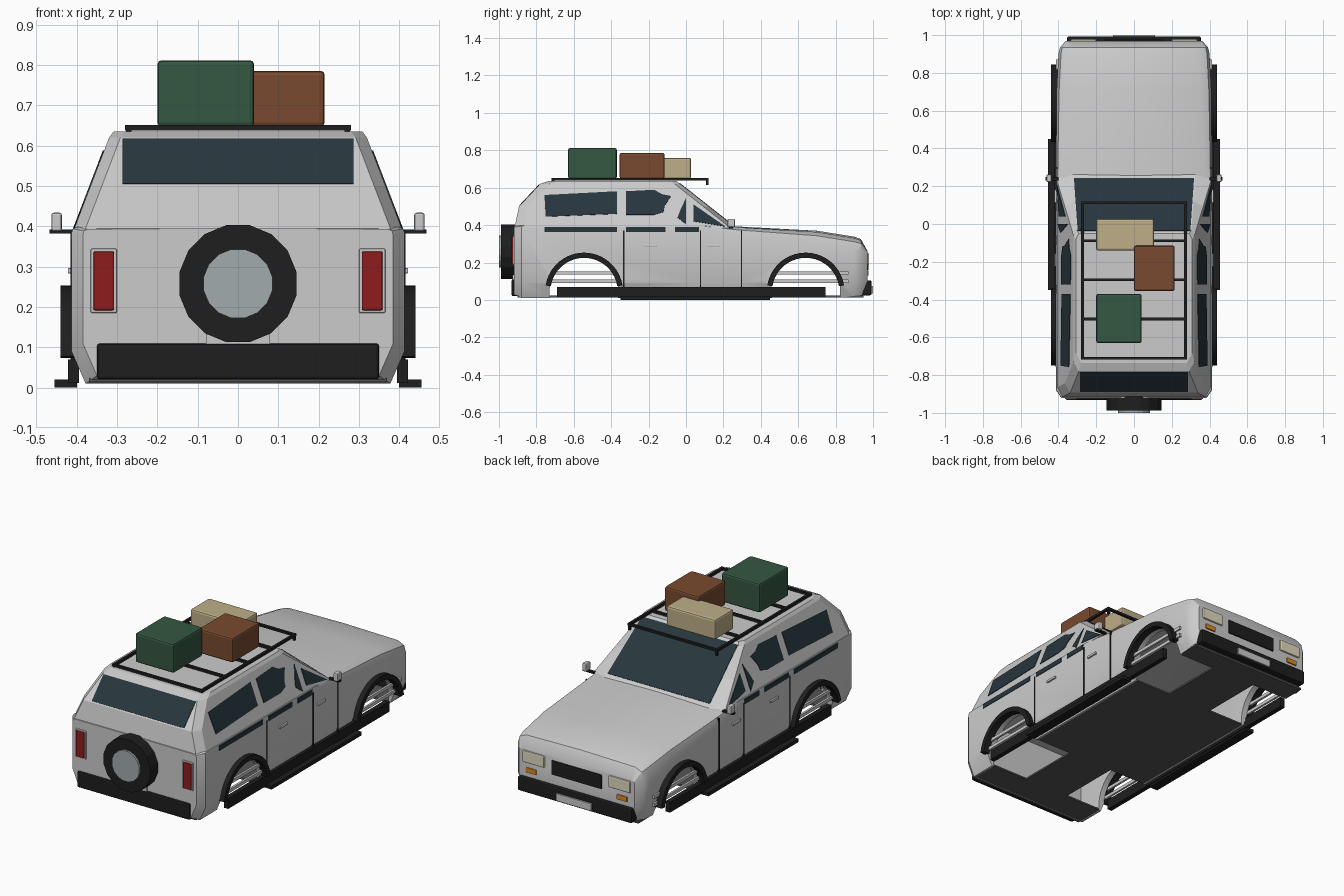
import bpy, bmesh
from math import sin, cos, pi, radians

if "Cube" in bpy.data.objects:
    bpy.data.objects.remove(bpy.data.objects["Cube"])


def material(name, rgb):
    m = bpy.data.materials.new(name)
    m.diffuse_color = (*rgb, 1)
    m.use_nodes = True
    m.node_tree.nodes["Principled BSDF"].inputs["Base Color"].default_value = m.diffuse_color
    return m


BLACK = material("black_trim", (.013, .013, .013))
GLASS = material("tinted_glass", (.02, .036, .046))
DARK = material("underside_grey", (.09, .09, .09))
RED = material("red_lens", (.27, .012, .013))
ORANGE = material("orange_lens", (.7, .25, .02))
CREAM = material("lamp_glass", (.75, .7, .52))
GREEN = material("green_case", (.035, .095, .052))
BROWN = material("brown_case", (.19, .068, .029))
TAN = material("tan_case", (.52, .43, .25))
STEEL = material("pale_steel", (.36, .41, .42))


def loft(name, parts, mat=None, bevel=0, smooth=False):
    """Each part is a list of equal-length point rings, skinned and capped."""
    bm = bmesh.new()
    for rings in parts:
        vs = [[bm.verts.new(p) for p in r] for r in rings]
        n = len(vs[0])
        for a, b in zip(vs, vs[1:]):
            for i in range(n):
                j = (i + 1) % n
                bm.faces.new((a[i], a[j], b[j], b[i]))
        bm.faces.new(vs[0][::-1])
        bm.faces.new(vs[-1])
    bmesh.ops.recalc_face_normals(bm, faces=bm.faces)
    me = bpy.data.meshes.new(name)
    bm.to_mesh(me)
    bm.free()
    ob = bpy.data.objects.new(name, me)
    bpy.context.collection.objects.link(ob)
    if mat:
        me.materials.append(mat)
    if bevel:
        mod = ob.modifiers.new("bevel", 'BEVEL')
        mod.width, mod.segments = bevel, 2
    if smooth:
        smooth_edges(ob)
    return ob


def activate(ob):
    bpy.ops.object.select_all(action='DESELECT')
    ob.select_set(True)
    bpy.context.view_layer.objects.active = ob


def smooth_edges(ob, angle=30):
    activate(ob)
    bpy.ops.object.shade_smooth_by_angle(angle=radians(angle))


def cut(ob, cutter):
    mod = ob.modifiers.new("cut", 'BOOLEAN')
    mod.operation, mod.solver, mod.object = 'DIFFERENCE', 'EXACT', cutter
    activate(ob)
    bpy.ops.object.modifier_apply(modifier=mod.name)


def boxes(name, bounds, mat=None, mirror=False, bevel=0):
    parts = []
    for x0, x1, y0, y1, z0, z1 in bounds:
        for s in ((1, -1) if mirror else (1,)):
            parts.append([[(s * x0, y0, z), (s * x1, y0, z), (s * x1, y1, z), (s * x0, y1, z)]
                          for z in (z0, z1)])
    return loft(name, parts, mat, bevel)


def disc(x0, x1, y, z, r, n, axis='x'):
    """Cylinder rings along x or y (y-axis: x0,x1 are y bounds, y is x centre)."""
    out = []
    for t in (x0, x1):
        ring = [(y + r * cos(2 * pi * (i + .5) / n), z + r * sin(2 * pi * (i + .5) / n)) for i in range(n)]
        out.append([(t, a, b) if axis == 'x' else (a, t, b) for a, b in ring])
    return out


def mirrored(half):
    return half + [(-x, y, z) for x, y, z in half[::-1] if x > 1e-6]


# Lower body: sections along the length, with a rounded bonnet shoulder
def section(y, w, zb, zt, r):
    return mirrored([(0, y, zb), (w - .035, y, zb), (w, y, zb + .08), (w, y, zt - 1.6 * r),
                     (w - .3 * r, y, zt - .6 * r), (w - 1.3 * r, y, zt - .15 * r), (0, y, zt)])


STATIONS = [(-.92, .385, .03, .395, .01), (-.88, .413, .01, .40, .01), (.10, .413, .01, .40, .01),
            (.27, .413, .01, .393, .03), (.70, .41, .012, .37, .045), (.90, .40, .015, .338, .045),
            (.935, .392, .02, .325, .04), (.97, .36, .03, .262, .015)]
body = loft("lower_body", [[section(*s) for s in STATIONS]])
inner = loft("cavity_cutter", [[section(max(-.895, min(.945, y)), w - .045, -.1, zt - .03, r)
                                for y, w, _, zt, r in STATIONS if y not in (-.92, .935)]])
floor = boxes("floor_pan", [(-.368, .368, -.9, .95, .014, .024)], DARK)

# Wheel openings
AXLES = (-.545, .64)
wells = loft("wheel_well_cutter", [disc(s * .14, s * .6, y, .045, .185, 40) for y in AXLES for s in (1, -1)])
cut(body, inner)
cut(body, wells)
cut(floor, wells)
for c in (inner, wells):
    bpy.data.objects.remove(c)
smooth_edges(body)


# Cabin: stacked outlines
def outline(z, yr, yf, w, cf):
    h = [(w - .028, yr, z), (w, yr + .05, z), (w, yf - .03, z), (w - cf, yf, z)]
    return h + [(-x, y, z) for x, y, z in h[::-1]]


def shield_y(z):
    return .255 - 1.27 * (z - .395)


def side_x(z):
    return .41 - .09 * (z - .385) / .235


loft("cabin", [[outline(z, yr, shield_y(z), w, cf) for z, yr, w, cf in
                ((.385, -.917, .41, .085), (.50, -.893, side_x(.5), .05),
                 (.62, -.78, .32, .016), (.636, -.735, .308, .016))]])


# Glass panels
def slab(pts, nrm):
    return [[tuple(p[i] + d * nrm[i] for i in range(3)) for p in pts] for d in (-.008, .003)]


SIDE = [[(-.757, .56), (-.37, .58), (-.37, .46), (-.75, .445)],
        [(-.32, .58), (-.17, .588), (-.13, .565), (-.08, .555), (-.115, .50), (-.12, .47), (-.17, .455), (-.32, .455)],
        [(0, .545), (-.03, .48), (-.045, .44), (0, .405)],
        [(.04, .51), (.21, .392), (.04, .42)]]
loft("side_windows", [slab([(s * side_x(z), y, z) for y, z in p], (s * .93, 0, .36))
                      for p in SIDE for s in (1, -1)], GLASS)
loft("windscreen", [slab([(s * w, shield_y(z), z) for s, w, z in
                          ((-1, .318, .405), (1, .318, .405), (1, .298, .624), (-1, .298, .624))],
                         (0, .62, .79))], GLASS)
loft("rear_window", [slab([(-.287, -.888, .505), (.287, -.888, .505), (.287, -.784, .616), (-.287, -.784, .616)],
                          (0, -.73, .69))], GLASS)
boxes("belt_strips", [(.40, .416, a, b, .363, .39) for a, b in ((-.757, -.37), (-.32, -.11), (-.06, .07))],
      GLASS, True)

# Door seams, handles and side mouldings
boxes("door_seams", [(.40, .416, y - .003, y + .003, .06, .37) for y in (-.333, .077, .297)], BLACK, True)
boxes("door_handles", [(.40, .422, y - .035, y + .035, .283, .297) for y in (-.19, .147)], None, True, .003)
boxes("side_mouldings", [(.40, .412, a, b, z, z + .018) for a, b in ((-.75, -.33), (.43, .87))
                         for z in (.09, .135)], None, True)


# Wheel arch flares
def flare(s, y):
    rings = []
    for i in range(21):
        a = radians(9 + 162 * i / 20)
        rings.append([(s * x, y + r * cos(a), .045 + r * sin(a))
                      for x, r in ((.40, .18), (.44, .18), (.44, .208), (.40, .208))])
    return rings


loft("wheel_arch_flares", [flare(s, y) for s in (1, -1) for y in AXLES], BLACK, smooth=True)

# Sills and steps
boxes("side_sills", [(.395, .422, -.69, .745, .012, .07)], BLACK, True)
boxes("side_steps", [(.40, .455, -.35, .45, 0, .02)], BLACK, True)

# Bumpers and plates
boxes("rear_bumper", [(-.35, .35, -.932, -.88, .02, .11)], BLACK, bevel=.008)
boxes("front_bumper", [(-.355, .355, .94, .992, .025, .105)], BLACK, bevel=.008)
boxes("front_plate", [(-.11, .11, .98, 1.0, .035, .075)])
boxes("rear_plate", [(-.08, .08, -.928, -.9, .105, .135)])

# Lamps and grille
boxes("tail_lamp_bezels", [(.30, .366, -.926, -.90, .185, .345)], None, True, .004)
boxes("tail_lamps", [(.307, .359, -.932, -.90, .192, .338)], RED, True, .004)
boxes("headlamps", [(.20, .335, .95, .979, .185, .25)], CREAM, True, .006)
boxes("indicators", [(.25, .315, .95, .977, .13, .158)], ORANGE, True, .003)
boxes("grille", [(-.155, .155, .95, .977, .16, .24)], BLACK, bevel=.004)

# Spare wheel
loft("spare_tyre", [disc(-.988, -.912, 0, .258, .148, 16, 'y')], BLACK)
loft("spare_wheel_cover", [disc(-1.0, -.92, 0, .258, .087, 16, 'y')], STEEL)

# Mirrors
boxes("mirror_arms", [(.40, .468, .23, .25, .383, .392)], BLACK, True)
boxes("mirrors", [(.437, .463, .222, .262, .388, .434)], None, True, .006)

# Roof rack
boxes("rack_rails", [(.266, .28, -.718, .12, .638, .652)], BLACK, True)
boxes("rack_bars", [(-.28, .28, y - .007, y + .007, .638, .651) for y in (-.711, -.503, -.295, -.088, .113)], BLACK)
boxes("rack_feet", [(.264, .278, y - .007, y + .007, .615, .645) for y in (-.711, .113)], BLACK, True)

# Luggage
boxes("green_case", [(-.2, .04, -.63, -.37, .648, .812)], GREEN, bevel=.01)
boxes("brown_case", [(0, .215, -.355, -.115, .648, .786)], BROWN, bevel=.01)
boxes("tan_case", [(-.2, .105, -.14, .027, .648, .76)], TAN, bevel=.01)
